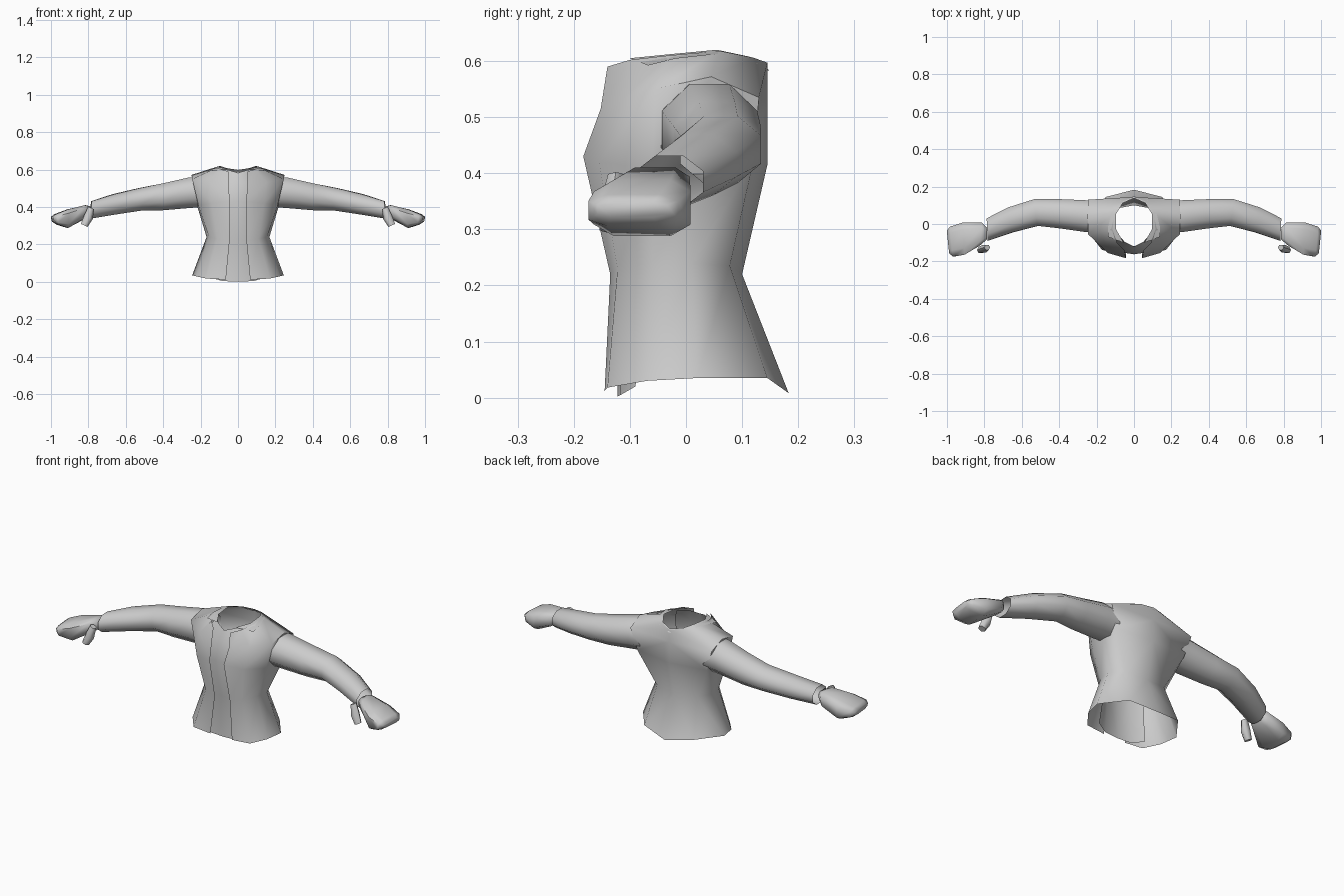
import bpy, bmesh, math

if "Cube" in bpy.data.objects:
    bpy.data.objects.remove(bpy.data.objects["Cube"])

cloth = bpy.data.materials.new("plain grey")
cloth.diffuse_color = (0.6, 0.6, 0.6, 1)
cloth.use_nodes = True
cloth.node_tree.nodes["Principled BSDF"].inputs["Base Color"].default_value = cloth.diffuse_color


def finish(name, verts, faces, mirror=True):
    me = bpy.data.meshes.new(name)
    me.from_pydata(verts, [], faces)
    bm = bmesh.new()
    bm.from_mesh(me)
    if mirror:
        geom = bm.verts[:] + bm.edges[:] + bm.faces[:]
        bmesh.ops.mirror(bm, geom=geom, axis='X', merge_dist=0.0005)
    bmesh.ops.recalc_face_normals(bm, faces=bm.faces[:])
    bm.to_mesh(me)
    bm.free()
    me.materials.append(cloth)
    ob = bpy.data.objects.new(name, me)
    bpy.context.collection.objects.link(ob)
    bpy.context.view_layer.objects.active = ob
    ob.select_set(True)
    bpy.ops.object.shade_smooth_by_angle(angle=math.radians(65))
    ob.select_set(False)
    return ob


def sheet(name, rows):
    """Half sheet of rows of points, mirrored over x = 0."""
    n = len(rows[0])
    verts = [p for r in rows for p in r]
    faces = [(i * n + j, i * n + j + 1, (i + 1) * n + j + 1, (i + 1) * n + j)
             for i in range(len(rows) - 1) for j in range(n - 1)]
    return finish(name, verts, faces)


def tube(name, rings, sides, power, capped):
    """Rings (x, y, z, half width, half height, skew by y, skew by z) along x, mirrored."""
    verts, faces = [], []
    for x, y, z, hw, hh, sy, sz in rings:
        for k in range(sides):
            a = 2 * math.pi * (k + 0.5) / sides
            c, s = math.cos(a), math.sin(a)
            dy = hw * math.copysign(abs(c) ** power, c) / math.cos(math.pi / sides) ** power
            dz = hh * math.copysign(abs(s) ** power, s) / math.cos(math.pi / sides) ** power
            verts.append((x + sy * dy + sz * dz, y + dy, z + dz))
    for i in range(len(rings) - 1):
        for k in range(sides):
            k2 = (k + 1) % sides
            faces.append((i * sides + k, i * sides + k2, (i + 1) * sides + k2, (i + 1) * sides + k))
    if capped:
        faces.append(tuple(range(sides)))
        faces.append(tuple(range((len(rings) - 1) * sides, len(rings) * sides)))
    return finish(name, verts, faces)


# Jacket body: hem, waist, chest, shoulder, neck; front edge to back centre
sheet("jacket_body", [
    [(.065, -.145, .012), (.17, -.14, .018), (.225, -.07, .03), (.245, .02, .035), (.15, .145, .035), (0, .183, .008)],
    [(.045, -.135, .22), (.11, -.122, .23), (.155, -.06, .24), (.168, .01, .24), (.12, .078, .235), (0, .10, .22)],
    [(.042, -.183, .43), (.14, -.155, .42), (.212, -.06, .41), (.215, .03, .395), (.21, .12, .42), (0, .145, .415)],
    [(.052, -.152, .515), (.15, -.115, .53), (.245, -.055, .55), (.248, .045, .572), (.245, .13, .535), (0, .145, .53)],
    [(.05, -.14, .59), (.09, -.10, .602), (.115, -.03, .61), (.105, .06, .618), (.06, .12, .606), (0, .145, .597)],
])

# Folded collar around the neck, ending in a point in front
sheet("collar", [
    [(0, .138, .599), (.06, .112, .608), (.095, .055, .62), (.095, -.03, .612), (.055, -.10, .605)],
    [(0, .148, .582), (.075, .126, .595), (.12, .06, .613), (.14, -.02, .604), (.14, -.068, .592)],
])

# Shirt front seen in the jacket opening
sheet("shirt_front", [
    [(0, -.122, .002), (.08, -.118, .004), (.14, -.09, .02)],
    [(0, -.118, .22), (.07, -.108, .22), (.12, -.07, .23)],
    [(0, -.162, .43), (.08, -.15, .42), (.14, -.12, .42)],
    [(0, -.138, .53), (.06, -.125, .53), (.13, -.09, .54)],
    [(0, -.12, .583), (.05, -.095, .598), (.09, -.05, .605)],
])

# Sleeves: shoulder, upper arm, elbow, forearm, cuff
tube("sleeves", [
    (.19, .04, .48, .085, .08, 0, 0),
    (.26, .042, .477, .085, .082, 0, 0),
    (.40, .055, .455, .078, .072, 0, 0),
    (.52, .062, .442, .072, .060, .1, .1),
    (.66, .022, .415, .066, .054, .2, .1),
    (.785, -.03, .385, .060, .046, .05, 0),
], 8, 1.0, False)

# Mitten hands
tube("hands", [
    (.785, -.052, .382, .030, .020, 0, 0),
    (.825, -.055, .370, .062, .040, -.1, -.2),
    (.91, -.078, .338, .086, .050, .05, 0),
    (.972, -.094, .334, .080, .028, .1, .2),
    (.992, -.096, .335, .062, .014, .1, .2),
], 8, 0.6, True)

# Thumbs hanging from the front of each hand
verts = []
for cx, cz, r in ((.785, .395, .016), (.80, .345, .023), (.822, .302, .018)):
    for k in range(6):
        a = math.pi * k / 3
        verts.append((cx + r * math.cos(a), -.125 + .05 * (.395 - cz) / .1 * -.3 + r * math.sin(a),
                      cz + .45 * r * math.cos(a)))
faces = [(i * 6 + k, i * 6 + (k + 1) % 6, i * 6 + 6 + (k + 1) % 6, i * 6 + 6 + k)
         for i in range(2) for k in range(6)]
finish("thumbs", verts, faces + [tuple(range(6)), tuple(range(12, 18))])
